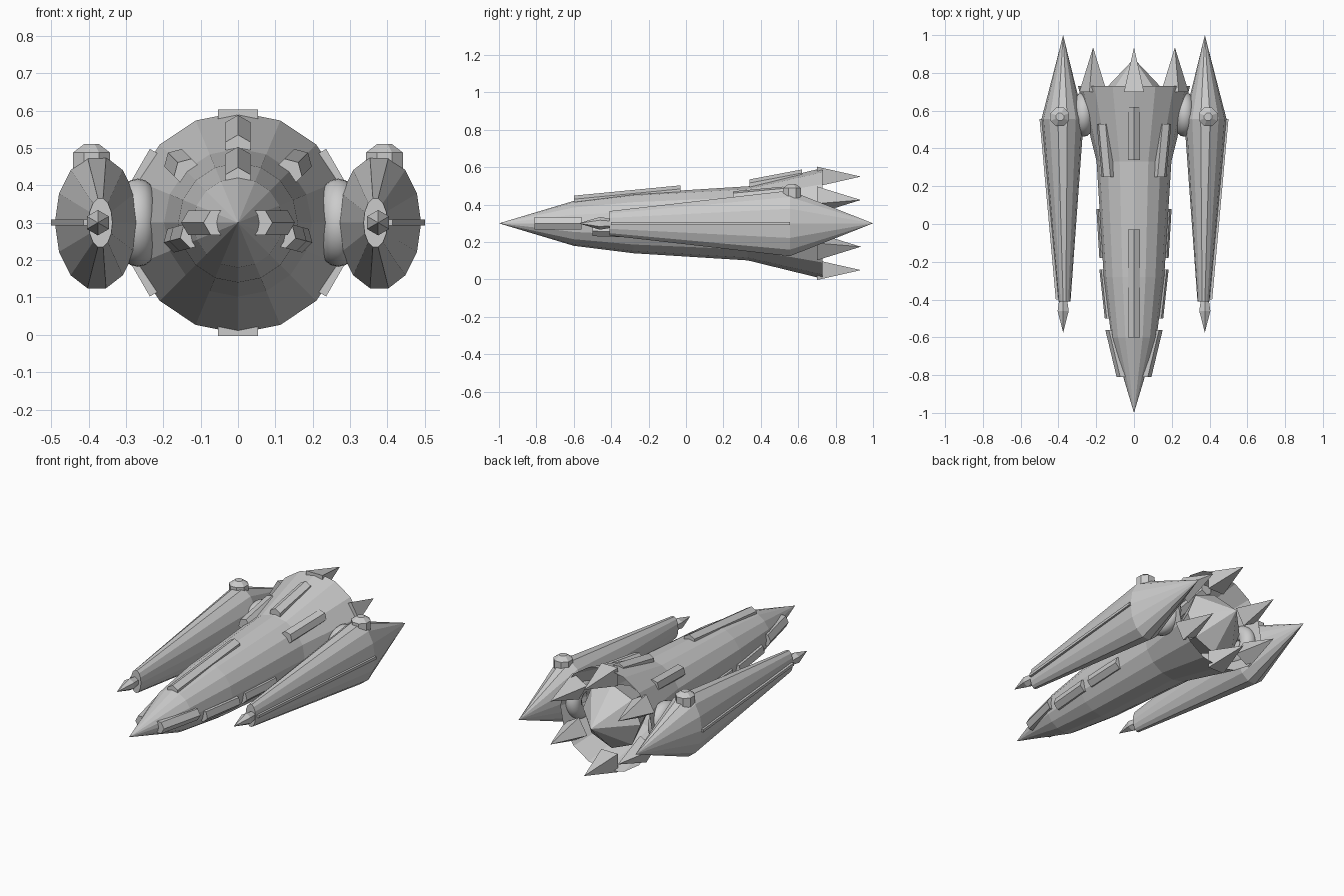
import bpy, bmesh
from math import sin, cos, pi, radians
from mathutils import Vector, Matrix

if "Cube" in bpy.data.objects:
    bpy.data.objects.remove(bpy.data.objects["Cube"])

CZ = 0.3  # height of the ship's axis


def finish(name, bm):
    bmesh.ops.recalc_face_normals(bm, faces=bm.faces)
    me = bpy.data.meshes.new(name)
    bm.to_mesh(me)
    bm.free()
    ob = bpy.data.objects.new(name, me)
    bpy.context.collection.objects.link(ob)
    return ob


def loft(name, stations, n, phase=0.0, cap_end=True, up=False):
    """Rings (pos, cx, cz, rx, rz) along y (or z if up); zero radius makes a tip."""
    bm = bmesh.new()
    rings = []
    for p, cx, c2, rx, r2 in stations:
        ring = []
        for i in range(1 if rx == 0 else n):
            a = phase + 2 * pi * i / n
            u, v = cx + rx * sin(a), c2 + r2 * cos(a)
            ring.append(bm.verts.new((u, v, p) if up else (u, p, v)))
        rings.append(ring)
    for a, b in zip(rings, rings[1:]):
        for i in range(n):
            vs = [a[i % len(a)], a[(i + 1) % len(a)], b[(i + 1) % len(b)], b[i % len(b)]]
            bm.faces.new(list(dict.fromkeys(vs)))
    if len(rings[0]) > 1 and cap_end:
        bm.faces.new(rings[0])
    if len(rings[-1]) > 1 and cap_end:
        bm.faces.new(rings[-1])
    return finish(name, bm)


def strip(name, angle, y0, p0, y1, p1, r=0.038):
    """Hexagonal bar lying on the hull, ridge outward; angle 0 = +x, 90 = up."""
    a = radians(angle)
    out, side = Vector((cos(a), 0, sin(a))), Vector((-sin(a), 0, cos(a)))
    bm = bmesh.new()
    ends = []
    for y, p in ((y0, p0), (y1, p1)):
        c = Vector((0, y, CZ)) + out * (p - r)
        ends.append([bm.verts.new(c + out * r * cos(k * pi / 3) + side * r * sin(k * pi / 3))
                     for k in range(6)])
    for k in range(6):
        j = (k + 1) % 6
        bm.faces.new((ends[0][k], ends[0][j], ends[1][j], ends[1][k]))
    for e in ends:
        bm.faces.new(e)
    return finish(name, bm)


# Main hull: open 16-sided shell
hull = [(-1, 0), (-0.6, 0.12), (-0.28, 0.16), (0.33, 0.198), (0.73, 0.296)]
loft("main_hull", [(y, 0, CZ, r, r) for y, r in hull], 16, cap_end=False)

# Engine core inside the open tail
loft("engine_core", [(y, 0, CZ, r, r) for y, r in
                     [(0.52, 0.12), (0.68, 0.185), (0.875, 0)]], 8)

# Six tail spikes around the rim
for i in range(6):
    a = radians(90 + 60 * i)
    sx, sz = 0.25 * cos(a), CZ + 0.25 * sin(a)
    loft("tail_spike", [(0.70, sx, sz, 0.075, 0.075), (0.935, sx, sz, 0, 0)], 4,
         phase=pi / 4 - a)

# Raised strips along the top
strip("dorsal_strip", 90, -0.6, 0.148, -0.03, 0.203)
strip("rear_top_strip", 90, 0.34, 0.235, 0.62, 0.288)

for s in (-1, 1):
    def ang(d):
        return d if s > 0 else 180 - d

    # Strips on the shoulders and flanks
    strip("shoulder_strip", ang(45), 0.25, 0.228, 0.53, 0.265)
    strip("nose_side_strip", ang(0), -0.81, 0.092, -0.56, 0.152)
    strip("front_side_strip", ang(-15), -0.5, 0.16, -0.24, 0.19)
    strip("mid_side_strip", ang(-15), -0.18, 0.19, 0.08, 0.206)

    # Side pod with elliptical section
    loft("side_pod", [(-0.41, s * 0.368, CZ, 0.032, 0.067),
                      (0.555, s * 0.378, CZ, 0.112, 0.18),
                      (1.0, s * 0.375, CZ, 0, 0)], 14, phase=pi / 14)

    # Pod nose spike
    loft("pod_nose", [(-0.575, s * 0.375, CZ, 0, 0), (-0.46, s * 0.375, CZ, 0.034, 0.034),
                      (-0.40, s * 0.375, CZ, 0.024, 0.024)], 6)

    # Thin blade running through the pod
    bm = bmesh.new()
    outline = [(0.338, -0.39), (0.414, -0.40), (0.5, 0.555), (0.268, 0.555)]
    f = bm.faces.new([bm.verts.new((s * x, y, CZ - 0.008)) for x, y in outline])
    g = bmesh.ops.extrude_face_region(bm, geom=[f])
    bmesh.ops.translate(bm, vec=(0, 0, 0.016),
                        verts=[v for v in g["geom"] if isinstance(v, bmesh.types.BMVert)])
    finish("pod_blade", bm)

    # Knob on top of the pod
    loft("pod_knob", [(0.435, s * 0.392, 0.567, 0.053, 0.053),
                      (0.488, s * 0.392, 0.567, 0.053, 0.053),
                      (0.51, s * 0.392, 0.567, 0.022, 0.022)], 8, phase=pi / 8, up=True)

    # Smooth ring joining pod to hull
    bpy.ops.mesh.primitive_torus_add(major_radius=0.072, minor_radius=0.046,
                                     major_segments=32, minor_segments=14,
                                     location=(s * 0.268, 0.58, CZ),
                                     rotation=(0, pi / 2, 0))
    bpy.context.object.name = "pod_joint"
    bpy.ops.object.shade_smooth_by_angle()
